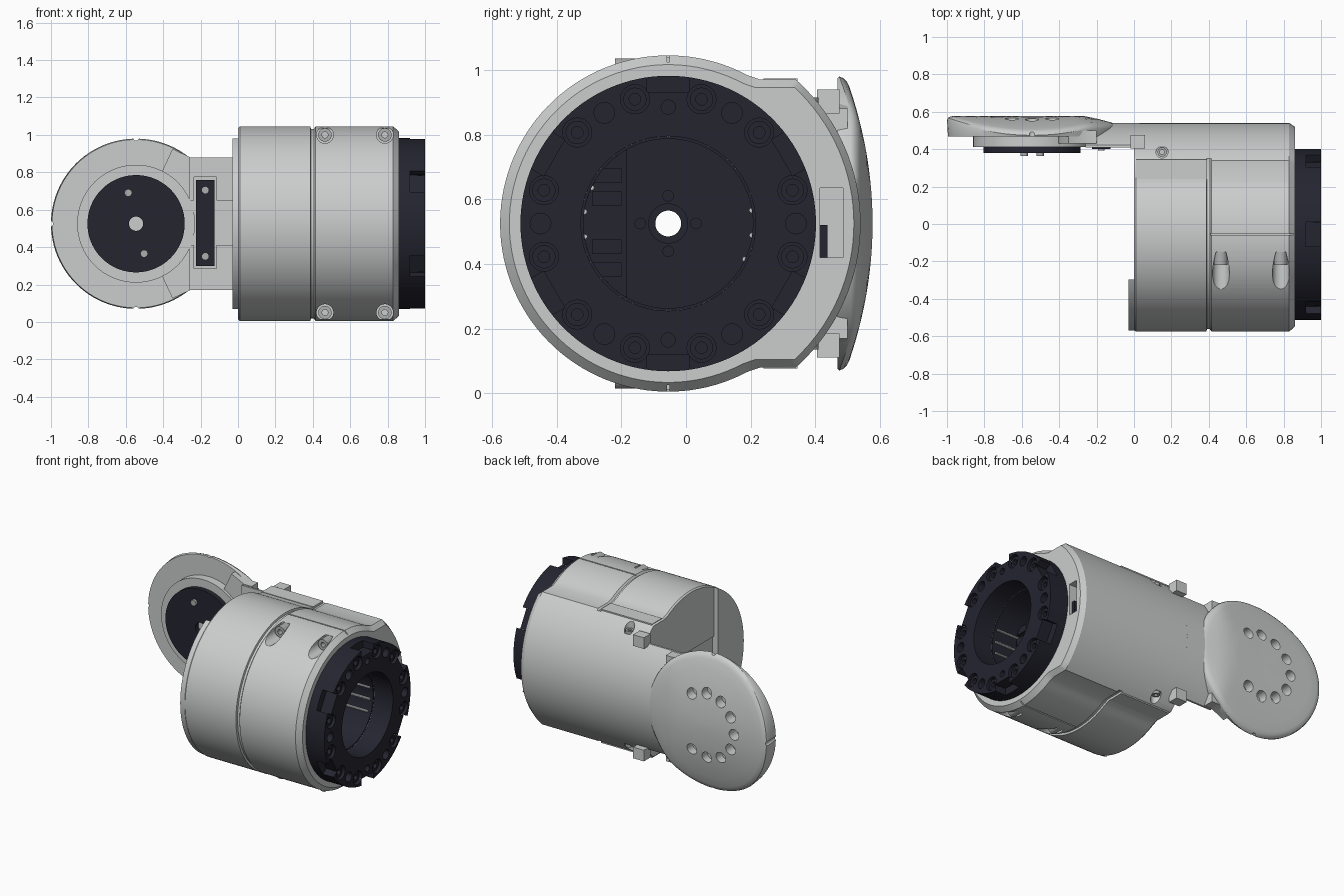
import bpy, bmesh, math
from mathutils import Vector

if "Cube" in bpy.data.objects:
    bpy.data.objects.remove(bpy.data.objects["Cube"])

AY, AZ = -0.055, 0.525      # barrel axis
DX = -0.545                 # arm disc centre


def material(name, rgb):
    m = bpy.data.materials.new(name)
    m.use_nodes = True
    m.diffuse_color = (*rgb, 1)
    node = next(n for n in m.node_tree.nodes if n.type == "BSDF_PRINCIPLED")
    node.inputs["Base Color"].default_value = (*rgb, 1)
    node.inputs["Roughness"].default_value = 0.6
    return m


GREY = material("light grey", (0.6, 0.61, 0.61))
DARK = material("dark navy", (0.018, 0.018, 0.03))
STEEL = material("steel", (0.42, 0.43, 0.43))


def loft(name, rings, mat=None, closed=False):
    """Skin matching rings of points, capping the ends unless closed."""
    bm = bmesh.new()
    vs = [[bm.verts.new(p) for p in ring] for ring in rings]
    n = len(vs[0])
    pairs = list(zip(vs, vs[1:])) + ([(vs[-1], vs[0])] if closed else [])
    for a, b in pairs:
        for i in range(n):
            j = (i + 1) % n
            bm.faces.new((a[i], a[j], b[j], b[i]))
    if not closed:
        bm.faces.new(vs[0])
        bm.faces.new(vs[-1])
    bmesh.ops.recalc_face_normals(bm, faces=bm.faces)
    mesh = bpy.data.meshes.new(name)
    bm.to_mesh(mesh)
    bm.free()
    obj = bpy.data.objects.new(name, mesh)
    bpy.context.collection.objects.link(obj)
    if mat:
        mesh.materials.append(mat)
    return obj


def circle(axis, at, u, v, r, n):
    """Circle across an axis; u, v are the other two coordinates in xyz order."""
    pts = []
    for i in range(n):
        a = math.tau * i / n
        p = [u + r * math.cos(a), v + r * math.sin(a)]
        p.insert("xyz".index(axis), at)
        pts.append(Vector(p))
    return pts


def cyl(name, axis, a, b, u, v, r, mat=None, n=32):
    return loft(name, [circle(axis, t, u, v, r, n) for t in (a, b)], mat)


def tube(name, axis, a, b, u, v, r, inner, mat, n=96):
    rings = [circle(axis, t, u, v, q, n)
             for t, q in ((a, r), (b, r), (b, inner), (a, inner))]
    return loft(name, rings, mat, closed=True)


def box(name, x, y, z, mat=None):
    return loft(name, [[(t, y[0], z[0]), (t, y[1], z[0]), (t, y[1], z[1]), (t, y[0], z[1])]
                       for t in x], mat)


def cut(obj, *cutters):
    for c in cutters:
        mod = obj.modifiers.new("cut", "BOOLEAN")
        mod.operation, mod.solver, mod.object = "DIFFERENCE", "EXACT", c
        with bpy.context.temp_override(object=obj, active_object=obj):
            bpy.ops.object.modifier_apply(modifier=mod.name)
        bpy.data.objects.remove(c)


def polar(r, deg):
    a = math.radians(deg)
    return AY + r * math.cos(a), AZ + r * math.sin(a)


# Barrel: round front, wider back arc, grooved between the two covers
profile = [polar(0.52, 62 + 236 * i / 80) for i in range(81)]
profile += [(0.23, 0.08), (0.34, 0.08)]
profile += [polar(0.595, -47 + 94 * i / 32) for i in range(33)]
profile += [(0.34, 0.97), (0.23, 0.97)]


def section(x, front, back):
    return [(x, AY + (y - AY) * s, AZ + (z - AZ) * s)
            for y, z in profile for s in (front if y < 0.35 else back,)]


barrel = loft("barrel_housing", [section(*s) for s in (
    (0, 0.985, 1), (0.01, 1, 1), (0.387, 1, 1), (0.39, 0.975, 1), (0.405, 0.975, 1),
    (0.415, 1, 1), (0.83, 1, 1), (0.862, 0.945, 0.965))], GREY)
cut(barrel,
    cyl("bore", "x", 0.62, 1.1, AY, AZ, 0.27, n=96),
    cyl("axle_hole", "x", -0.1, 0.7, AY, AZ, 0.04),
    box("end_channel", (-0.1, 0.012), (-0.3, 0.405), (0.41, 0.65)),
    box("back_slot", (0.7, 0.95), (0.415, 0.485), (0.42, 0.635)))
box("slot_connector", (0.7, 0.84), (0.415, 0.437), (0.42, 0.52), DARK)

# Raised segment on the closed end
segment = [polar(0.515, 118 + 124 * i / 40) for i in range(41)]
end_lip = loft("end_lip", [[(x, y, z) for y, z in segment] for x in (-0.03, 0.01)], GREY)

for s, side in ((1, "upper"), (-1, "lower")):
    # Screw pockets, cover seam and tab screw
    for x in (0.465, 0.785):
        cut(barrel, cyl("pocket", "y", -0.7, -0.15, x, AZ + s * 0.475, 0.045))
        tube(side + "_cover_screw", "y", -0.22, -0.14, x, AZ + s * 0.475, 0.036, 0.016, STEEL, 24)
    cut(barrel,
        box("seam", (0.41, 0.9), (AY - 0.004, AY + 0.004), sorted((AZ + s * 0.5, AZ + s * 0.56))),
        cyl("tab_hole", "z", AZ + s * 0.37, AZ + s * 0.5, 0.15, 0.385, 0.032))
    tube(side + "_tab_screw", "z", AZ + s * 0.36, AZ + s * 0.39, 0.15, 0.385, 0.025, 0.012, STEEL, 24)
    # Cover tab edge and clip block
    box(side + "_cover_tab", (0.01, 0.39), (0.24, 0.345), sorted((AZ + s * 0.4, AZ + s * 0.449)), GREY)
    box(side + "_clip_block", (-0.02, 0.06), (0.405, 0.475), sorted((AZ + s * 0.34, AZ + s * 0.415)), GREY)

# Dark flange with rim notches, counterbores and screws
flange = tube("end_flange", "x", 0.855, 1.0, AY, AZ, 0.457, 0.27, DARK, 120)
for k in range(6):
    y, z = polar(0.462, 30 + 60 * k)
    notch = box("notch", (0.92, 1.1), (-0.055, 0.055), (-0.065, 0.065))
    notch.location = (0, y, z)
    notch.rotation_euler.x = math.radians(30 + 60 * k)
    bpy.context.view_layer.update()
    cut(flange, notch)
    cut(flange, cyl("pin_hole", "x", 0.95, 1.1, *polar(0.395, 60 * k), 0.032, n=24))
for k in range(12):
    y, z = polar(0.398, 15 + 30 * k)
    cut(flange, cyl("counterbore", "x", 0.96, 1.1, y, z, 0.045, n=24))
    tube("flange_screw", "x", 0.95, 0.985, y, z, 0.036, 0.018, DARK, 24)
for a in (90, 270):
    cut(flange, cyl("dowel_hole", "x", 0.94, 1.1, *polar(0.36, a), 0.022, n=20))

# Bore lining, floor and hub
tube("bore_lining", "x", 0.62, 0.86, AY, AZ, 0.272, 0.262, DARK)
tube("bore_floor", "x", 0.61, 0.635, AY, AZ, 0.268, 0.04, DARK)
tube("bore_hub", "x", 0.63, 0.67, AY, AZ, 0.062, 0.04, DARK, 48)
for k in range(4):
    cyl("hub_screw", "x", 0.63, 0.65, *polar(0.086, 90 * k), 0.018, DARK, 16)
board = [polar(0.262, 119 + 122 * i / 24) for i in range(25)]
loft("circuit_board", [[(x, y, z) for y, z in board] for x in (0.63, 0.66)], DARK)
for z in (0.36, 0.43, 0.58, 0.65):
    box("board_connector", (0.655, 0.69), (-0.29, -0.2), (z, z + 0.045), DARK)
for a in (-25, -8, 9, 155, 172, 189):
    cyl("lining_light_strip", "x", 0.66, 0.84, *polar(0.261, a), 0.008, GREY, 8)

# Arm neck: a slice of the back arc carried out to the disc
neck_profile = [polar(0.595, -36.6 + 73.2 * i / 32) for i in range(33)]
neck_profile = [(0.41, 0.88), (0.41, 0.17)] + neck_profile
neck = loft("arm_neck", [[(x, y, z) for y, z in neck_profile] for x in (-0.26, 0.03)], GREY)
cut(neck,
    box("neck_channel", (-0.3, 0), (0.3, 0.42), (0.41, 0.65)),
    box("plate_recess", (-0.235, -0.115), (0.3, 0.425), (0.285, 0.775)))
pad = [(-0.2, 0.355), (-0.255, 0.355), (-0.35, 0.4), (-0.42, 0.25)]
pad += [(x, -z) for x, z in reversed(pad)]
loft("neck_pad", [[(x, y, AZ + z) for x, z in pad] for y in (0.43, 0.5)], GREY)
box("contact_plate", (-0.225, -0.125), (0.4, 0.44), (0.3, 0.76), DARK)
for z in (0.35, 0.705):
    cyl("plate_screw", "y", 0.392, 0.41, -0.175, z, 0.018, STEEL, 20)


# Arm disc: crowned back with a rounded rim, blending down toward the neck
def crowned(r, drop):
    pts = []
    for p in circle("y", 0, DX, AZ, r, 96):
        t = min(max((p.x + 0.27) / 0.18, 0), 1)
        blend = 0.037 * t * t * (3 - 2 * t)
        p.y = 0.577 - (p.z - AZ) ** 2 / 2.5 - drop - blend
        pts.append(p)
    return pts


rings = [circle("y", 0.468, DX, AZ, r, 96) for r in (0.44, 0.45)]
rings += [crowned(r, d) for r, d in ((0.455, 0.02), (0.45, 0.009), (0.437, 0.002), (0.42, 0),
                                     (0.36, 0), (0.28, 0), (0.2, 0), (0.12, 0), (0.02, 0))]
disc = loft("arm_disc", rings, GREY)
for k in range(9):
    a = math.radians(60 + 30 * k)
    cut(disc, cyl("disc_hole", "y", 0.5, 0.7, DX + 0.215 * math.cos(a), AZ + 0.215 * math.sin(a), 0.036))
for a in (90, 180, 270):
    a = math.radians(a)
    cut(disc, cyl("rim_notch", "y", 0.4, 0.7, DX + 0.46 * math.cos(a), AZ + 0.46 * math.sin(a), 0.016, n=16))

# Joint on the inner face of the disc
cyl("joint_base", "y", 0.412, 0.48, DX, AZ, 0.315, GREY, 96)
tube("joint_hub", "y", 0.38, 0.415, DX, AZ, 0.26, 0.038, DARK)
for x, z in ((-0.587, 0.69), (-0.502, 0.365)):
    cyl("joint_screw", "y", 0.363, 0.39, x, z, 0.02, STEEL, 20)

# Smooth shading with crisp edges
bpy.ops.object.select_all(action="DESELECT")
for obj in bpy.context.collection.objects:
    if obj.type == "MESH" and obj.data.materials:
        obj.select_set(True)
        bpy.context.view_layer.objects.active = obj
bpy.ops.object.shade_smooth_by_angle(angle=math.radians(30))
